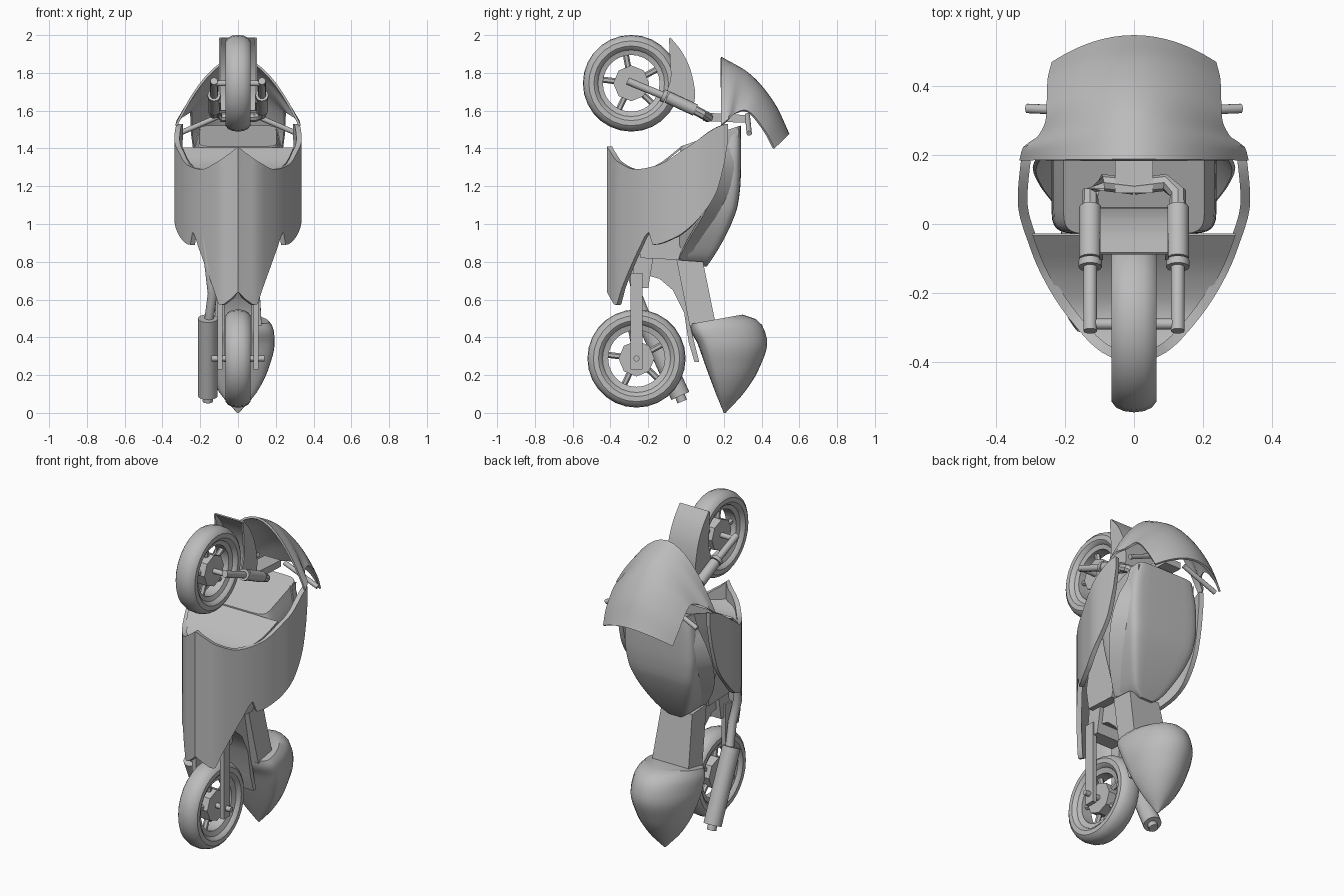
import bpy, bmesh, math
from mathutils import Vector

if "Cube" in bpy.data.objects:
    bpy.data.objects.remove(bpy.data.objects["Cube"])

grey = bpy.data.materials.new("plain grey")
grey.diffuse_color = (0.5, 0.5, 0.5, 1)
grey.use_nodes = True
grey.node_tree.nodes["Principled BSDF"].inputs["Base Color"].default_value = grey.diffuse_color


def finish(name, bm, thick=0, angle=35):
    bmesh.ops.remove_doubles(bm, verts=bm.verts, dist=1e-5)
    bmesh.ops.recalc_face_normals(bm, faces=bm.faces)
    me = bpy.data.meshes.new(name)
    bm.to_mesh(me)
    bm.free()
    ob = bpy.data.objects.new(name, me)
    bpy.context.collection.objects.link(ob)
    me.materials.append(grey)
    bpy.ops.object.select_all(action='DESELECT')
    ob.select_set(True)
    bpy.context.view_layer.objects.active = ob
    if thick:
        m = ob.modifiers.new("thickness", 'SOLIDIFY')
        m.thickness, m.offset = thick, 0
        bpy.ops.object.modifier_apply(modifier=m.name)
    bpy.ops.object.shade_smooth_by_angle(angle=math.radians(angle))
    return ob


def interp(keys, t):
    """Smooth monotone interpolation through keys (t, value, value...)."""
    t = min(max(t, keys[0][0]), keys[-1][0])
    i = max(k for k in range(len(keys) - 1) if keys[k][0] <= t)
    a, b = keys[i], keys[i + 1]
    h, out = b[0] - a[0], []
    s = (t - a[0]) / h

    def sec(k, c):
        return (keys[k + 1][c] - keys[k][c]) / (keys[k + 1][0] - keys[k][0])

    def slope(k, c):
        if k == 0 or k == len(keys) - 1:
            return sec(min(k, len(keys) - 2), c)
        p, q = sec(k - 1, c), sec(k, c)
        return 2 * p * q / (p + q) if p * q > 0 else 0
    for c in range(1, len(a)):
        m, n = slope(i, c) * h, slope(i + 1, c) * h
        out.append(a[c] * (2*s**3 - 3*s**2 + 1) + m * (s**3 - 2*s**2 + s)
                   + b[c] * (3*s**2 - 2*s**3) + n * (s**3 - s**2))
    return out if len(out) > 1 else out[0]


def grid(name, rows, ring=False, loop=False, caps=False, thick=0, angle=35):
    """Skin rows of points; ring closes each row, loop joins last to first."""
    bm = bmesh.new()
    vs = [[bm.verts.new(p) for p in r] for r in rows]
    n, w = len(vs), len(vs[0])
    for i in range(n if loop else n - 1):
        for j in range(w if ring else w - 1):
            k, l = (i + 1) % n, (j + 1) % w
            bm.faces.new((vs[i][j], vs[i][l], vs[k][l], vs[k][j]))
    if caps:
        bm.faces.new(vs[0])
        bm.faces.new(vs[-1])
    return finish(name, bm, thick, angle)


def rod(name, pts, r, n=12):
    """Round bar through points; r is its radius."""
    pts = [Vector(p) for p in pts]
    rows = []
    for i, p in enumerate(pts):
        d = (pts[min(i + 1, len(pts) - 1)] - pts[max(i - 1, 0)]).normalized()
        u = d.orthogonal() if abs(d.x) > 0.9 else d.cross(Vector((1, 0, 0)))
        u.normalize()
        v = d.cross(u)
        rows.append([p + r * (u * math.cos(a) + v * math.sin(a))
                     for a in (2 * math.pi * k / n for k in range(n))])
    return grid(name, rows, ring=True, caps=True)


def prism(name, prof, x0, x1):
    """Profile in (y, z) spanned from x0 to x1."""
    return grid(name, [[(x, y, z) for y, z in prof] for x in (x0, x1)],
                ring=True, caps=True)


def lathe(name, prof, cy, cz, n=28):
    rows = [[(x, cy + r * math.cos(a), cz + r * math.sin(a)) for r, x in prof]
            for a in (2 * math.pi * k / n for k in range(n))]
    return grid(name, rows, ring=True, loop=True)


def spow(v, e):
    return math.copysign(abs(v) ** e, v)


# Wheels: tyre, rim, hub, spokes, axle
for label, cy, cz, rad in (("front", -0.29, 1.745, 0.256), ("rear", -0.262, 0.288, 0.26)):
    tyre = [(rad - 0.045 + 0.045 * spow(math.cos(a), 0.8), 0.067 * math.sin(a))
            for a in (2 * math.pi * k / 14 for k in range(14))]
    lathe(label + "_tyre", tyre, cy, cz)
    lathe(label + "_rim", [(0.18, -0.045), (0.18, 0.045), (0.15, 0.035), (0.15, -0.035)], cy, cz)
    rod(label + "_hub", [(-0.04, cy, cz), (0.04, cy, cz)], 0.095, 8)
    rod(label + "_axle", [(-0.14, cy, cz), (0.14, cy, cz)], 0.016)
    for k in range(5):
        a = 2 * math.pi * k / 5 + 0.5
        d = Vector((0, math.cos(a), math.sin(a)))
        c = Vector((0, cy, cz))
        rod(label + "_spoke", [c + d * 0.06, c + d * 0.165], 0.016, 6)

# Side fairing: one wall wrapped around the keel, with shaped edges
plan = [(-0.405, 0), (-0.36, 0.10), (-0.32, 0.145), (-0.19, 0.243), (-0.07, 0.30),
        (0.07, 0.337), (0.18, 0.328), (0.22, 0.32)]
low = [(-0.405, 0.64), (-0.36, 0.57), (-0.33, 0.66), (-0.29, 0.76), (-0.245, 0.86),
       (-0.19, 0.955), (-0.17, 0.89), (-0.05, 0.93), (0.02, 0.98), (0.10, 1.07),
       (0.16, 1.17), (0.20, 1.32), (0.22, 1.45)]
high = [(-0.405, 1.41), (-0.35, 1.33), (-0.26, 1.29), (-0.15, 1.31), (0, 1.40),
        (0.18, 1.52), (0.22, 1.53)]
ys = sorted({k[0] for k in low} | {-0.405 + 0.625 * i / 36 for i in range(37)})
rows = []
for s, seq in ((1, ys[::-1]), (-1, ys[1:])):
    for y in seq:
        x, a, b = interp(plan, y), interp(low, y), interp(high, y)
        rows.append([(s * max(x - 0.014, 0), y, a + (b - a) * k / 8) for k in range(9)])
grid("fairing", rows, thick=0.028)

# Inner floor of the fairing
floor = [(-0.40, 1.30), (-0.26, 1.27), (-0.15, 1.31), (-0.03, 1.40)]
grid("fairing_floor", [[(s * max(interp(plan, y) - 0.02, 0), y, interp(floor, y))
                        for s in (-1, 0, 1)]
                       for y in (-0.40 + 0.37 * i / 12 for i in range(13))], thick=0.01)

# Engine block filling the fairing
prism("engine", [(-0.24, 0.82), (-0.04, 0.81), (0.02, 1.0), (0.0, 1.36), (-0.2, 1.25), (-0.26, 0.95)],
      -0.13, 0.13)

# Fuel tank: squarish sections, tilted front end
tank = [(0.775, 0.045, 0.09, 0.11), (0.81, 0.095, -0.05, 0.135), (0.90, 0.15, -0.04, 0.19),
        (1.0, 0.195, -0.03, 0.24), (1.1, 0.225, -0.03, 0.275), (1.2, 0.24, -0.03, 0.29),
        (1.3, 0.235, -0.03, 0.292), (1.41, 0.205, -0.03, 0.29)]
rows = []
for z in [0.775 + 0.635 * i / 20 for i in range(21)]:
    w, y0, y1 = interp(tank, z)
    row = []
    for k in range(32):
        a = 2 * math.pi * (k + 0.5) / 32
        c, s = math.cos(a), math.sin(a)
        y = (y0 + y1) / 2 + (y1 - y0) / 2 * spow(s, 0.25)
        tilt = 0.35 * (y + 0.03) * max(0, (z - 1.1) / 0.31)
        row.append((w * spow(c, 0.25), y, z + tilt))
    rows.append(row)
grid("fuel_tank", rows, ring=True, caps=True)

# Trim panels between tank and fairing
edge = [(0.82, -0.04, 0.02), (0.95, 0.03, 0.10), (1.07, 0.10, 0.18), (1.2, 0.16, 0.235),
        (1.32, 0.195, 0.26), (1.5, 0.22, 0.28)]
for s in (-1, 1):
    rows = []
    for i in range(17):
        z = 0.82 + 0.68 * i / 16
        a, b = interp(edge, z)
        w = interp(tank, z)[0]
        rows.append([(s * (w + 0.05 * math.sin(math.pi * i / 16)), a, z), (s * (w - 0.01), b, z)])
    grid("trim_panel", rows, thick=0.012)

# Windscreen cowl: arched shell
apex = [(0, 0.185, 1.88), (0.33, 0.335, 1.79), (0.72, 0.468, 1.63), (1, 0.542, 1.475)]
corner = [(0, 0.327, 0.185, 1.52), (0.14, 0.318, 0.22, 1.55), (0.26, 0.275, 0.25, 1.58),
          (0.45, 0.25, 0.31, 1.60), (0.75, 0.247, 0.41, 1.50), (1, 0.235, 0.465, 1.40)]
rows = []
for i in range(21):
    (ay, az), (w, cy, cz) = interp(apex, i / 20), interp(corner, i / 20)
    rows.append([(w * u, ay + (cy - ay) * abs(u) ** 2, az + (cz - az) * abs(u) ** 1.9)
                 for u in (math.sin(math.pi / 2 * (-1 + k / 12)) for k in range(25))])
grid("windscreen", rows, thick=0.012)

# Front mudguard: hollow shell with lens-shaped cheeks
outer = [(0, -0.085, 1.985), (0.3, -0.025, 1.91), (0.6, 0.025, 1.80), (0.85, 0.045, 1.68), (1, 0.03, 1.60)]
inner = [(0, -0.09, 1.98), (0.3, -0.085, 1.88), (0.6, -0.08, 1.78), (0.85, -0.105, 1.68), (1, -0.09, 1.64)]
rows = []
for i in range(15):
    (oy, oz), (iy, iz) = interp(outer, i / 14), interp(inner, i / 14)
    rows.append([(-0.095, iy, iz), (-0.095, oy, oz), (0.095, oy, oz), (0.095, iy, iz)])
grid("front_mudguard", rows, thick=0.01)

# Front fork, yoke and handlebars
for s in (-1, 1):
    x = 0.127 * s
    rod("fork_slider", [(x, -0.31, 1.757), (x, -0.11, 1.675)], 0.02)
    rod("fork_collar", [(x, -0.125, 1.682), (x, -0.105, 1.673)], 0.034)
    rod("fork_tube", [(x, -0.10, 1.672), (x, 0.05, 1.603)], 0.032)
    rod("yoke_arm", [(x, 0.045, 1.605), (x, 0.09, 1.58), (0.09 * s, 0.12, 1.565), (0, 0.11, 1.565)], 0.025, 8)
    rod("handlebar", [(0.09 * s, 0.325, 1.575), (0.31 * s, 0.335, 1.48)], 0.014)
prism("steering_stem", [(0.09, 1.545), (0.34, 1.535), (0.34, 1.575), (0.09, 1.59)], -0.055, 0.055)

# Swingarm
for s in (-1, 1):
    prism("swingarm", [(-0.293, 0.23), (-0.23, 0.23), (-0.23, 0.74), (-0.293, 0.74)], 0.082 * s, 0.108 * s)
prism("swingarm_bridge", [(-0.29, 0.66), (-0.2, 0.66), (-0.17, 0.84), (-0.27, 0.84)], -0.1, 0.1)

# Seat, flaring towards the tail, and the frame beneath it
seat = [(0.105, -0.05, 0.81, 0.09, 0.80), (0.125, 0.02, 0.46, 0.155, 0.48)]
grid("seat", [[(-w, ya, za), (w, ya, za), (w, yb, zb), (-w, yb, zb)] for w, ya, za, yb, zb in seat],
     ring=True, caps=True)
prism("seat_frame", [(-0.25, 0.84), (-0.05, 0.82), (0.02, 0.47), (0.07, 0.27), (0.045, 0.27),
                     (0.015, 0.37), (-0.01, 0.53), (-0.07, 0.65), (-0.14, 0.71), (-0.25, 0.74)], -0.075, 0.075)

# Tail cowl: sections full at the front, rounded behind, creased slanted top
tail = [(0, 0.005, 0.20, 0.21), (0.11, 0.10, 0.155, 0.31), (0.23, 0.16, 0.11, 0.385),
        (0.37, 0.194, 0.06, 0.43), (0.455, 0.188, 0.025, 0.395), (0.50, 0.165, 0.02, 0.30)]
rows = []
for i in range(19):
    z = 0.5 * i / 18
    w, y0, y1 = interp(tail, z)
    mid = y0 + 0.22 * (y1 - y0)
    row = []
    for k in range(28):
        c, s = math.cos(2 * math.pi * k / 28), math.sin(2 * math.pi * k / 28)
        y = mid + (s * (y1 - mid) if s > 0 else spow(s, 0.7) * (mid - y0))
        row.append((w * spow(c, 1 if s > 0 else 0.7), y,
                    z + max(0, z - 0.37) / 0.13 * (0.18 * (y - y0) - 0.03)))
    rows.append(row)
grid("tail_cowl", rows, ring=True, caps=True)

# Exhaust on one side
rod("exhaust_pipe", [(-0.17, -0.26, 0.92), (-0.15, -0.29, 0.76), (-0.135, -0.26, 0.63), (-0.155, -0.2, 0.48)], 0.025)
rod("muffler", [(-0.16, -0.215, 0.50), (-0.16, -0.03, 0.09)], 0.052, 20)
rod("muffler_tip", [(-0.16, -0.04, 0.11), (-0.16, -0.02, 0.06)], 0.027)
